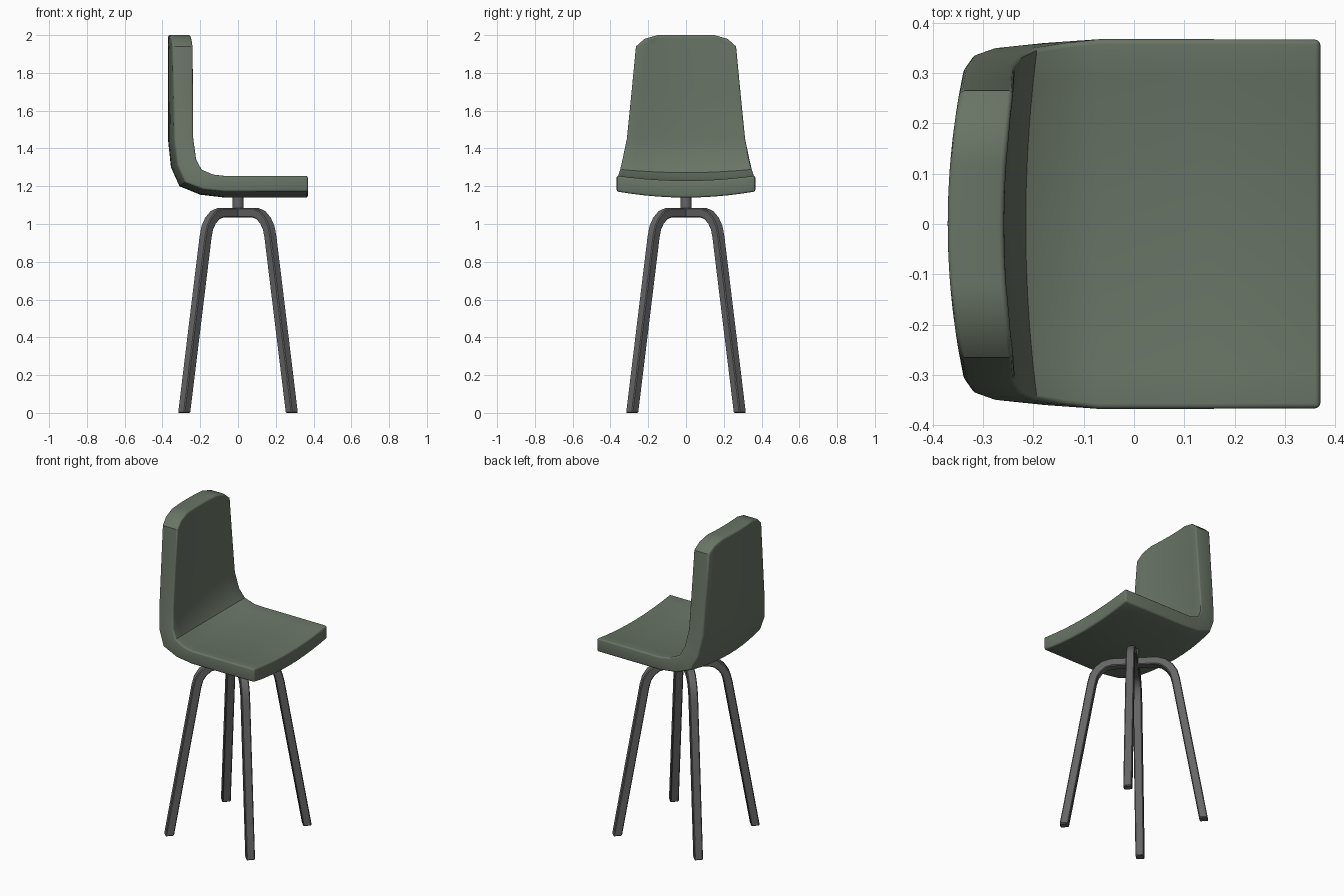
import bpy, bmesh, math
from mathutils import Vector

if "Cube" in bpy.data.objects:
    bpy.data.objects.remove(bpy.data.objects["Cube"])


def material(name, rgb):
    m = bpy.data.materials.new(name)
    m.diffuse_color = (*rgb, 1)
    m.use_nodes = True
    m.node_tree.nodes["Principled BSDF"].inputs["Base Color"].default_value = m.diffuse_color
    return m


def finish(bm, name, mat, bevel=0, segments=1, limit=50):
    """Round the sharp edges, then make a smooth-shaded object."""
    bmesh.ops.recalc_face_normals(bm, faces=bm.faces[:])
    if bevel:
        sharp = [e for e in bm.edges if e.calc_face_angle(0) > math.radians(limit)]
        bmesh.ops.bevel(bm, geom=sharp, offset=bevel, segments=segments,
                        profile=0.5, affect='EDGES', clamp_overlap=True)
    me = bpy.data.meshes.new(name)
    bm.to_mesh(me)
    bm.free()
    me.materials.append(mat)
    ob = bpy.data.objects.new(name, me)
    bpy.context.collection.objects.link(ob)
    bpy.ops.object.select_all(action='DESELECT')
    ob.select_set(True)
    bpy.context.view_layer.objects.active = ob
    bpy.ops.object.shade_smooth_by_angle(angle=math.radians(35))
    return ob


def loft(bm, rings):
    """Join closed rings of points and cap both ends."""
    vs = [[bm.verts.new(p) for p in r] for r in rings]
    n = len(vs[0])
    for a, b in zip(vs, vs[1:]):
        for i in range(n):
            j = (i + 1) % n
            bm.faces.new((a[i], a[j], b[j], b[i]))
    return vs


green = material("seat_green", (0.14, 0.175, 0.13))
dark = material("frame_grey", (0.13, 0.13, 0.13))

# Seat shell: outer x, z, inner x, z, half width, cross curvature
ROWS = [
    (0.37, 1.14, 0.37, 1.23, 0.366, 0.24),
    (0.15, 1.14, 0.15, 1.23, 0.367, 0.24),
    (-0.07, 1.14, -0.07, 1.23, 0.367, 0.24),
    (-0.20, 1.155, -0.145, 1.24, 0.36, 0.26),
    (-0.31, 1.20, -0.215, 1.272, 0.35, 0.29),
    (-0.355, 1.30, -0.248, 1.335, 0.336, 0.32),
    (-0.37, 1.44, -0.262, 1.45, 0.313, 0.34),
    (-0.37, 1.70, -0.26, 1.70, 0.288, 0.34),
    (-0.37, 1.94, -0.258, 1.94, 0.265, 0.34),
    (-0.37, 1.98, -0.258, 1.98, 0.22, 0.34),
    (-0.37, 2.0, -0.258, 2.0, 0.15, 0.34),
]
COLS = 10
rings = []
for ox, oz, ix, iz, hw, c in ROWS:
    outer, inner = Vector((ox, 0, oz)), Vector((ix, 0, iz))
    d = (inner - outer).normalized()
    ys = [hw * (2 * k / COLS - 1) for k in range(COLS + 1)]
    low = [outer + d * c * y * y + Vector((0, y, 0)) for y in ys]
    top = [inner + d * c * 0.8 * y * y + Vector((0, y, 0)) for y in ys]
    rings.append(low + top[::-1])
bm = bmesh.new()
vs = loft(bm, rings)
for r in (vs[0], vs[-1]):
    for k in range(COLS):
        bm.faces.new((r[k], r[k + 1], r[-2 - k], r[-1 - k]))
finish(bm, "seat_shell", green, 0.016, 3)

# Two crossed square-bar leg hoops on the diagonals
HALF = [(0.403, 0), (0.243, 0.93), (0.23, 0.98), (0.206, 1.018),
        (0.172, 1.047), (0.13, 1.06)]
path = HALF + [(-d, z) for d, z in reversed(HALF)]
R = 0.025


def leg_hoop(name, angle):
    u = Vector((math.cos(angle), math.sin(angle), 0))
    side = Vector((-u.y, u.x, 0)) * R
    pts = [u * d + Vector((0, 0, z)) for d, z in path]
    rings = []
    for i, p in enumerate(pts):
        if i in (0, len(pts) - 1):
            n = u * (R if i == 0 else -R)   # feet cut flat on the floor
        else:
            t = ((p - pts[i - 1]).normalized() + (pts[i + 1] - p).normalized()).normalized()
            n = side.normalized().cross(t) * R
            if n.dot(p - Vector((0, 0, 0.9))) < 0:
                n = -n
        rings.append([p + n + side, p + n - side, p - n - side, p - n + side])
    bm = bmesh.new()
    vs = loft(bm, rings)
    bm.faces.new(vs[0])
    bm.faces.new(vs[-1])
    finish(bm, name, dark, 0.005, 1, 60)


leg_hoop("leg_hoop_a", math.radians(45))
leg_hoop("leg_hoop_b", math.radians(135))

# Short swivel post under the seat
bm = bmesh.new()
bmesh.ops.create_cone(bm, cap_ends=True, segments=24, radius1=0.03, radius2=0.03, depth=0.11)
bmesh.ops.translate(bm, verts=bm.verts[:], vec=(0, 0, 1.105))
finish(bm, "swivel_post", dark)
